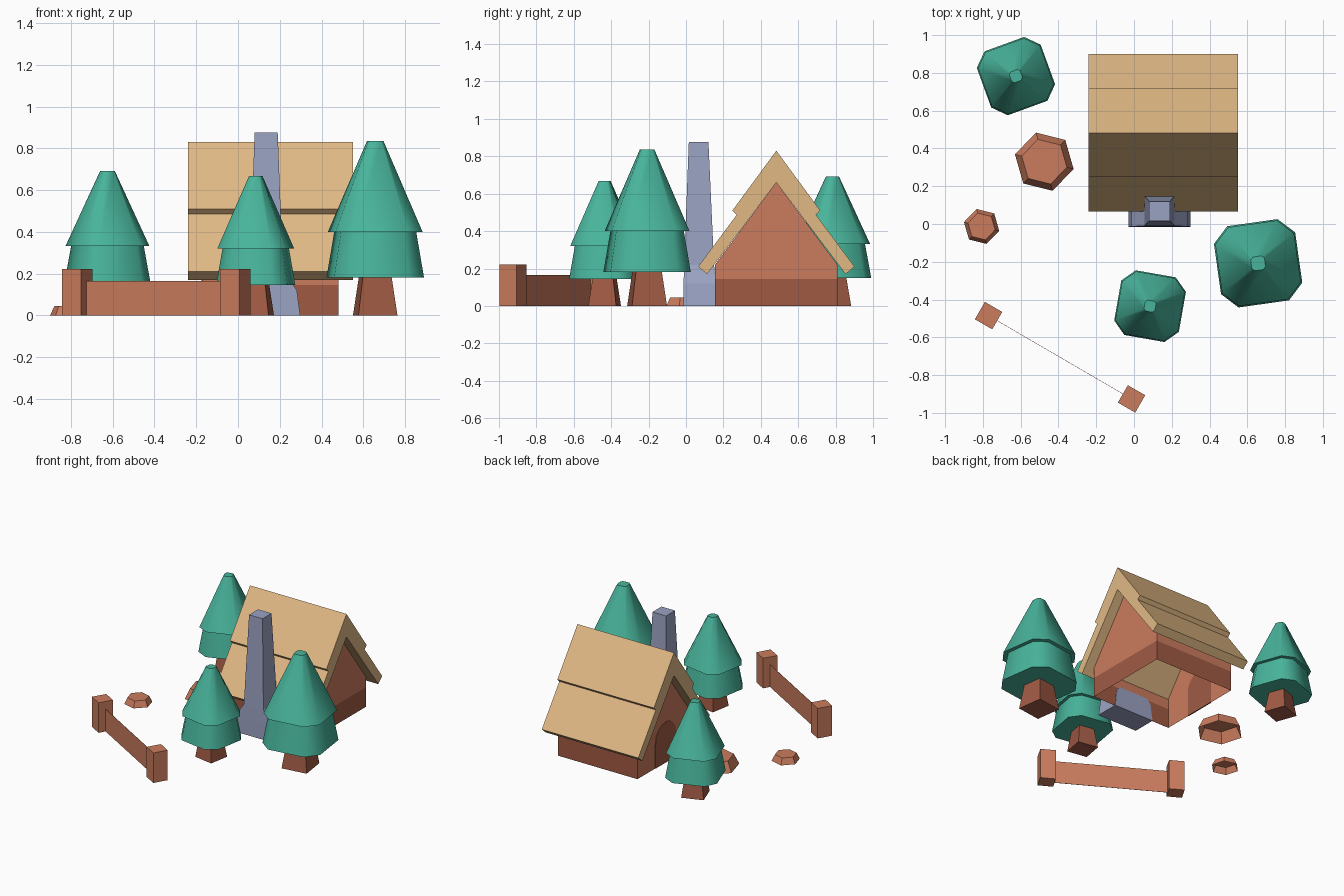
import bpy, bmesh, math
from mathutils import Matrix, Vector

if "Cube" in bpy.data.objects:
    bpy.data.objects.remove(bpy.data.objects["Cube"])


def material(name, rgb):
    m = bpy.data.materials.new(name)
    lin = [((c / 255 + 0.055) / 1.055) ** 2.4 for c in rgb]
    m.diffuse_color = (*lin, 1)
    m.use_nodes = True
    m.node_tree.nodes["Principled BSDF"].inputs["Base Color"].default_value = m.diffuse_color
    return m


TERRACOTTA = material("terracotta", (203, 124, 94))
BROWN = material("dark brown", (160, 90, 68))
TAN = material("roof tan", (225, 185, 133))
GREEN = material("pine green", (72, 180, 155))
SLATE = material("slate blue", (154, 162, 194))


def loft(name, rings, mat, caps=(True, True), place=None, smooth=False):
    """Skin a stack of counter-clockwise rings, with optional end caps."""
    bm = bmesh.new()
    rows = [[bm.verts.new(p) for p in ring] for ring in rings]
    n = len(rows[0])
    for a, b in zip(rows, rows[1:]):
        for i in range(n):
            j = (i + 1) % n
            bm.faces.new((a[i], a[j], b[j], b[i]))
    if caps[0]:
        bm.faces.new(rows[0][::-1])
    if caps[1]:
        bm.faces.new(rows[-1])
    if place:
        bm.transform(place)
    bm.normal_update()
    mesh = bpy.data.meshes.new(name)
    bm.to_mesh(mesh)
    bm.free()
    mesh.materials.append(mat)
    ob = bpy.data.objects.new(name, mesh)
    bpy.context.collection.objects.link(ob)
    if smooth:
        bpy.ops.object.select_all(action='DESELECT')
        ob.select_set(True)
        bpy.context.view_layer.objects.active = ob
        bpy.ops.object.shade_smooth_by_angle(angle=math.radians(50))
    return ob


def rect(x0, x1, y0, y1, z):
    return [(x0, y0, z), (x1, y0, z), (x1, y1, z), (x0, y1, z)]


def square(h, z):
    return rect(-h, h, -h, h, z)


def ngon(n, r, z):
    return [(r * math.cos(math.tau * i / n), r * math.sin(math.tau * i / n), z) for i in range(n)]


def chamfered(h, z):
    """Square with cut corners."""
    e = 0.62 * h
    return [(h, -e, z), (h, e, z), (e, h, z), (-e, h, z),
            (-h, e, z), (-h, -e, z), (-e, -h, z), (e, -h, z)]


def placed(x, y, degrees, scale=1.0):
    return (Matrix.Translation((x, y, 0)) @ Matrix.Rotation(math.radians(degrees), 4, 'Z')
            @ Matrix.Scale(scale, 4))


def along_x(profile, x0, x1):
    return [[(x, y, z) for y, z in profile] for x in (x0, x1)]


# House walls: open shell, brown lower band on all sides but the door side
RIDGE_Y = 0.483
WALL_X = (-0.17, 0.48)
walls = loft("house_walls", along_x([(0.155, 0), (0.81, 0), (0.81, 0.22), (RIDGE_Y, 0.66),
                                     (0.155, 0.22)], *WALL_X), TERRACOTTA)
walls.data.materials.append(BROWN)
bm = bmesh.new()
bm.from_mesh(walls.data)
bmesh.ops.delete(bm, geom=[f for f in bm.faces if abs(f.normal.z) > 0.3], context='FACES_ONLY')
bmesh.ops.bisect_plane(bm, geom=bm.verts[:] + bm.edges[:] + bm.faces[:],
                       plane_co=(0, 0, 0.145), plane_no=(0, 0, 1))
for f in bm.faces:
    f.material_index = int(f.calc_center_median().z < 0.145 and f.normal.x > -0.5)
bm.to_mesh(walls.data)
bm.free()

# Arched door plate, showing on both sides of the wall
R = 0.12
arch = [(RIDGE_Y - R, 0), (RIDGE_Y + R, 0)] + [
    (RIDGE_Y + R * math.cos(math.pi * i / 8), 0.18 + R * math.sin(math.pi * i / 8))
    for i in range(9)]
loft("door", along_x(arch, WALL_X[0] - 0.004, WALL_X[0] + 0.004), BROWN)

# Roof: stepped, two shingle courses per side
half = [(-0.235, 0.51), (-0.212, 0.487), (-0.418, 0.21), (-0.37, 0.17)]
roof = [(0, 0.83)] + half + [(0, 0.66)] + [(-y, z) for y, z in reversed(half)]
loft("roof", along_x([(y + RIDGE_Y, z) for y, z in roof], -0.24, 0.55), TAN)

# Chimney with flared foot
CX = 0.135
loft("chimney", [rect(CX - h, CX + h, y0, y1, z) for z, h, y0, y1 in (
    (0, 0.163, -0.015, 0.16), (0.12, 0.147, -0.013, 0.158),
    (0.22, 0.08, -0.01, 0.15), (0.877, 0.055, 0.015, 0.12))], SLATE)

# Pine trees: x, y, turn, height
for tag, x, y, turn, height in (("back", -0.625, 0.783, 20, 0.692),
                                ("right", 0.657, -0.208, 8, 0.835),
                                ("front", 0.085, -0.435, -10, 0.668)):
    p = placed(x, y, turn, height)
    loft(f"tree_{tag}_trunk", [square(0.113, 0), square(0.082, 0.23)], BROWN, place=p)
    loft(f"tree_{tag}_lower_boughs", [chamfered(0.26, 0.217), chamfered(0.215, 0.50)],
         GREEN, place=p, smooth=True)
    loft(f"tree_{tag}_upper_boughs", [chamfered(0.252, 0.48), chamfered(0.044, 1.0)],
         GREEN, place=p, smooth=True)

# Hollow hexagonal stepping stones
for tag, x, y, size in (("large", -0.475, 0.33, 0.16), ("small", -0.807, -0.013, 0.096)):
    loft(f"stone_{tag}", [ngon(6, 1, 0), ngon(6, 0.77, 0.47)], TERRACOTTA,
         caps=(False, True), place=placed(x, y, -14, size))

# Fence: two posts and a thin panel between them
A, B = Vector((-0.77, -0.485)), Vector((-0.013, -0.926))
for tag, c in (("left", A), ("right", B)):
    loft(f"fence_post_{tag}", [square(0.053, 0), square(0.053, 0.222)], TERRACOTTA,
         place=placed(c.x, c.y, -30))
L = (B - A).length / 2
mid = (A + B) / 2
loft("fence_panel", [rect(-L, L, -0.001, 0.001, z) for z in (0, 0.166)], TERRACOTTA,
     place=placed(mid.x, mid.y, -30.2))
